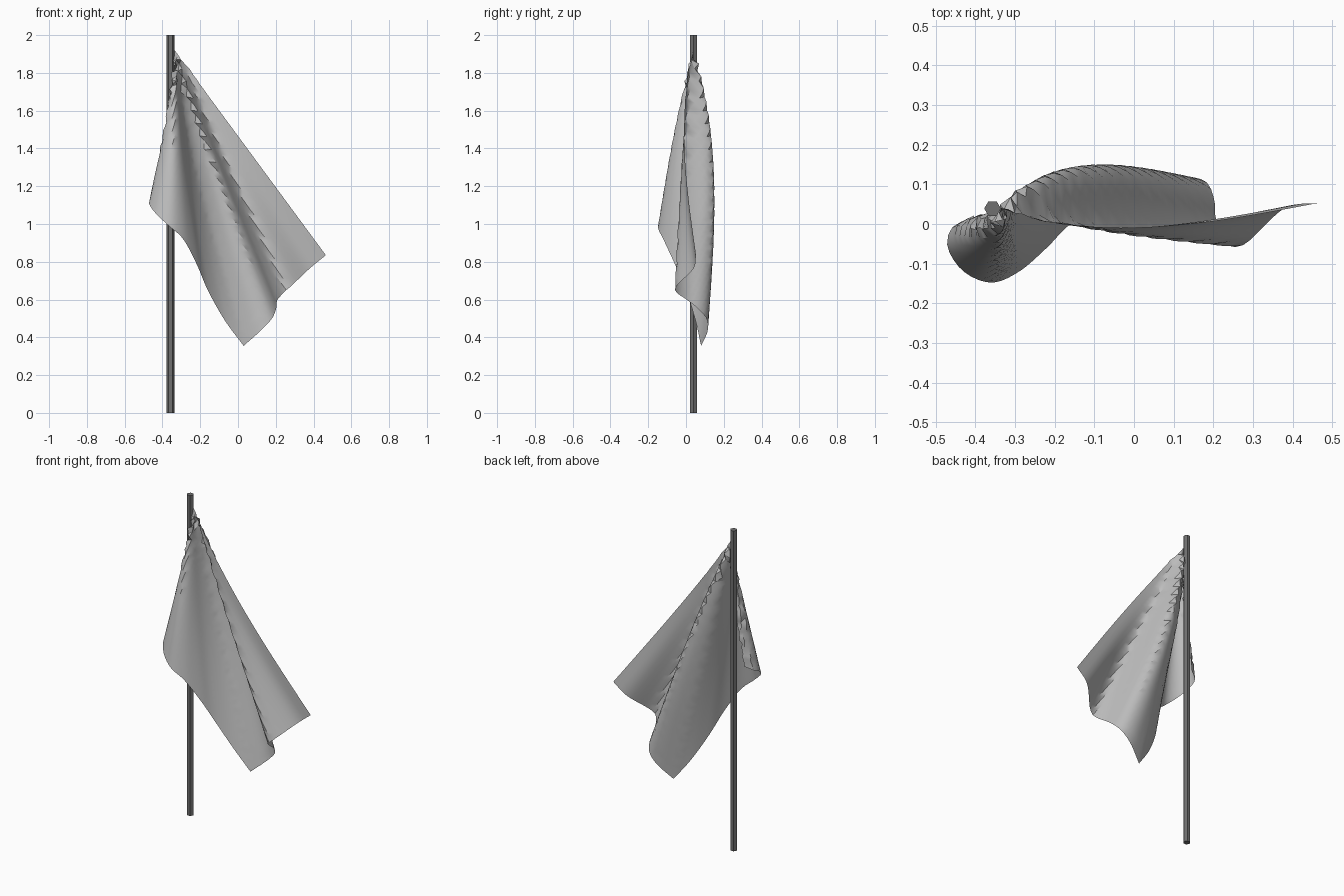
import bpy, bmesh, math, random
from mathutils import Vector

if "Cube" in bpy.data.objects:
    bpy.data.objects.remove(bpy.data.objects["Cube"])

random.seed(4)

def material(name, rgb):
    m = bpy.data.materials.new(name)
    m.diffuse_color = (*rgb, 1)
    m.use_nodes = True
    m.node_tree.nodes["Principled BSDF"].inputs["Base Color"].default_value = m.diffuse_color
    return m

flag_grey = material("cloth grey", (0.52, 0.52, 0.52))
pole_grey = material("pole dark grey", (0.16, 0.16, 0.16))

# Pole: six-sided rod
bpy.ops.mesh.primitive_cylinder_add(vertices=6, radius=0.021, depth=2,
                                    location=(-0.357, 0.039, 1), rotation=(0, 0, math.radians(30)))
pole = bpy.context.object
pole.name = "pole"
pole.data.materials.append(pole_grey)

# Free edges of the cloth: x, y, z and how far the fold bows in y on its way up
fly_edge = [(0.465, 0.053, 0.835, -0.055), (0.38, 0.04, 0.765, -0.05), (0.285, -0.047, 0.675, -0.02),
            (0.245, -0.052, 0.64, -0.01), (0.207, 0.01, 0.595, 0.04), (0.203, 0.06, 0.555, 0.06),
            (0.18, 0.108, 0.5, 0.073), (0.12, 0.115, 0.435, 0.07), (0.03, 0.08, 0.355, 0.05)]
bottom_edge = [(0.03, 0.08, 0.355, 0.05), (-0.07, 0.05, 0.49, 0.025), (-0.16, 0.0, 0.65, 0.005),
               (-0.22, -0.06, 0.79, -0.005), (-0.29, -0.12, 0.92, -0.012), (-0.36, -0.148, 0.985, -0.015),
               (-0.43, -0.12, 1.05, -0.012), (-0.47, -0.06, 1.105, -0.01), (-0.46, -0.01, 1.13, 0),
               (-0.415, 0.015, 1.15, 0)]

def sample(pts, f):
    """Smooth point at length fraction f along a chain of points."""
    p = [Vector(q) for q in pts]
    seg = [(b - a).length for a, b in zip(p, p[1:])]
    d = f * sum(seg)
    k = 0
    while k < len(seg) - 1 and d > seg[k]:
        d -= seg[k]
        k += 1
    t = min(d / seg[k], 1)
    a, b = p[k], p[k + 1]
    ma = (b - p[k - 1]) / 2 if k else b - a
    mb = (p[k + 2] - a) / 2 if k + 2 < len(p) else b - a
    return (a * (2*t**3 - 3*t*t + 1) + ma * (t**3 - 2*t*t + t)
            + b * (3*t*t - 2*t**3) + mb * (t**3 - t*t))

# Flag: square-grid cloth hanging in folds from its top corner
apex = Vector((-0.335, 0.04, 1.92))
NU, NV = 42, 28
bm = bmesh.new()
grid = []
for i in range(NU + 1):
    row = []
    for j in range(NV + 1):
        u, v = i / NU, j / NV
        t = max(u, v)
        if t == 0:
            co = apex.copy()
        else:
            if u >= v:
                e, sag = sample(fly_edge, v / u), -0.03 * (v / u) ** 3
            else:
                e, sag = sample(bottom_edge, 1 - u / v), -0.03 + 0.05 * (1 - u / v)
            co = apex.lerp(e.to_3d(), t)
            bow = math.sin(math.pi * t ** 0.8)
            co.x += sag * bow
            co.y += e[3] * bow
            # crumpled cloth along the pole and near the corner
            crumple = 0.007 * max(0, 1 - t / 0.28) + (0.006 if u < 0.07 and 0.05 < v < 0.95 else 0)
            co += Vector([random.uniform(-1, 1) * crumple for _ in range(3)])
        row.append(bm.verts.new(co))
    grid.append(row)
for i in range(NU):
    for j in range(NV):
        bm.faces.new((grid[i][j], grid[i+1][j], grid[i+1][j+1], grid[i][j+1]))
bmesh.ops.triangulate(bm, faces=bm.faces[:])
me = bpy.data.meshes.new("flag")
bm.to_mesh(me)
bm.free()
me.materials.append(flag_grey)
flag = bpy.data.objects.new("flag", me)
bpy.context.collection.objects.link(flag)
bpy.ops.object.select_all(action='DESELECT')
flag.select_set(True)
bpy.context.view_layer.objects.active = flag
bpy.ops.object.shade_smooth_by_angle(angle=math.radians(30))
